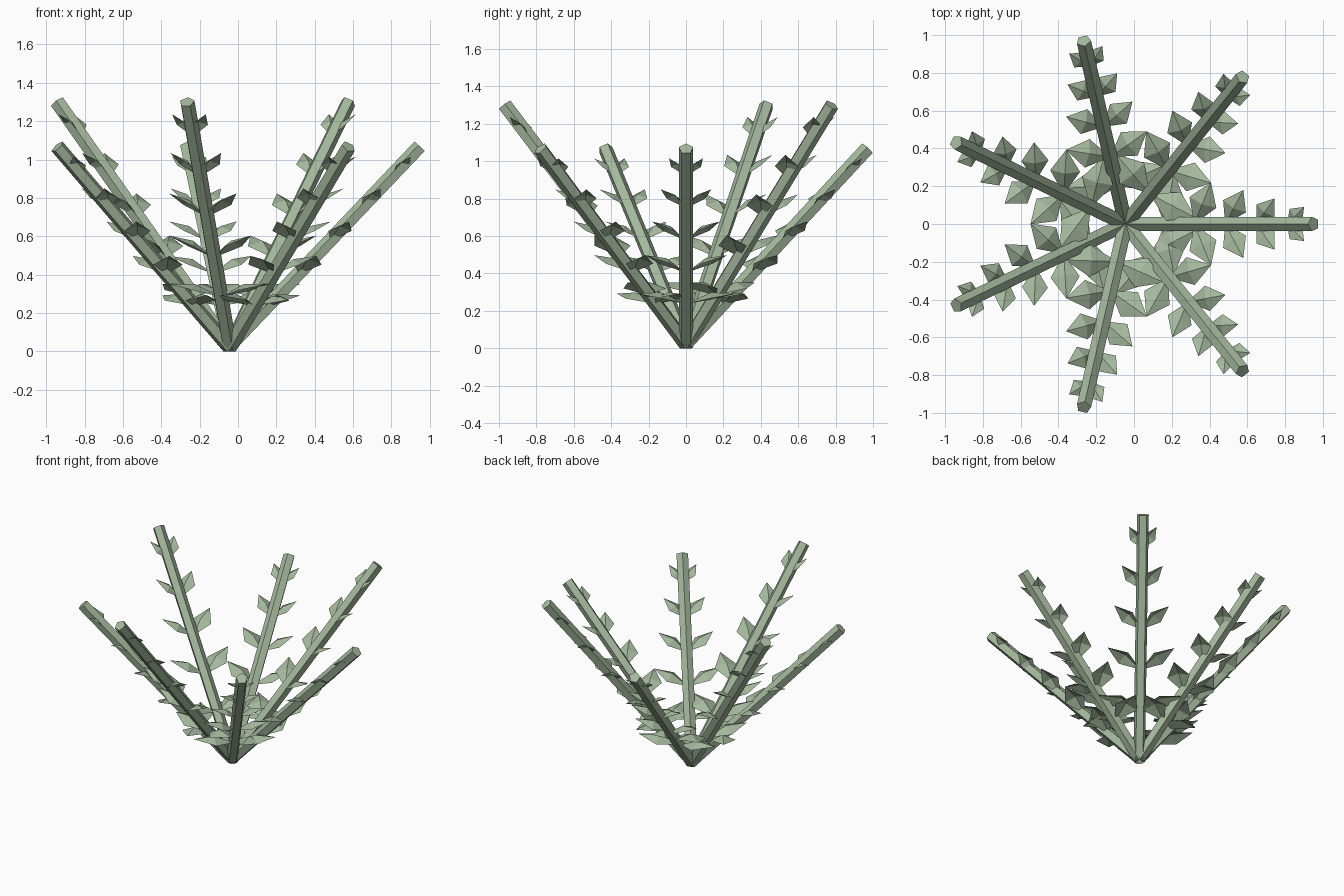
import bpy
import math
from mathutils import Vector

if "Cube" in bpy.data.objects:
    bpy.data.objects.remove(bpy.data.objects["Cube"])

CENTRE = Vector((-0.045, 0, 0.022))
REACH = 0.995           # horizontal reach of each stem
RADIUS = 0.04           # stem radius

sage = bpy.data.materials.new("sage_green")
sage.diffuse_color = (0.38, 0.485, 0.345, 1)
sage.use_nodes = True
sage.node_tree.nodes["Principled BSDF"].inputs["Base Color"].default_value = sage.diffuse_color


def add_mesh(name, verts, faces):
    me = bpy.data.meshes.new(name)
    me.from_pydata(verts, [], faces)
    me.materials.append(sage)
    ob = bpy.data.objects.new(name, me)
    bpy.context.collection.objects.link(ob)
    return ob


def stem(name, base, tip, side, up):
    """Five-sided rod with a ridge on top and a flat underside."""
    ring = []
    for i in range(5):
        a = math.tau * i / 5
        ring.append(RADIUS * (math.cos(a) * up + math.sin(a) * side))
    verts = [base + r for r in ring] + [tip + r for r in ring]
    faces = [(i, i + 5, (i + 1) % 5 + 5, (i + 1) % 5) for i in range(5)]
    faces += [(0, 1, 2, 3, 4), (9, 8, 7, 6, 5)]
    add_mesh(name, verts, faces)


# Leaf pairs from bottom to top: position along stem, forward, sideways
LEAVES = [(0.205, 0.08, 0.27), (0.365, 0.135, 0.22), (0.53, 0.145, 0.18),
          (0.695, 0.145, 0.135), (0.86, 0.135, 0.09)]

for k in range(7):
    ang = math.tau * k / 7
    out = Vector((math.cos(ang), math.sin(ang), 0))
    side = Vector((-math.sin(ang), math.cos(ang), 0))
    rise = 1.278 if k in (1, 3, 5) else 1.045
    span = out * REACH + Vector((0, 0, rise))
    axis = span.normalized()
    up = axis.cross(side)
    if up.z < 0:
        up = -up
    stem(f"stem_{k + 1}", CENTRE, CENTRE + span, side, up)

    # Diamond leaves, each a shallow four-facet pyramid
    verts, faces = [], []
    for t, fwd, lat in LEAVES:
        for s in (-1, 1):
            root = CENTRE + span * t
            d = axis * fwd * span.length / 1.5 + side * lat * s
            w = d.cross(Vector((0, 0, 1))).normalized() * d.length * 0.3
            n = w.cross(d).normalized()
            mid = root + d * 0.52
            b = len(verts)
            verts += [root, mid + w, root + d, mid - w,
                      mid + n * d.length * 0.12]
            faces += [(b + i, b + (i + 1) % 4, b + 4) for i in range(4)]
    add_mesh(f"leaves_{k + 1}", verts, faces)
